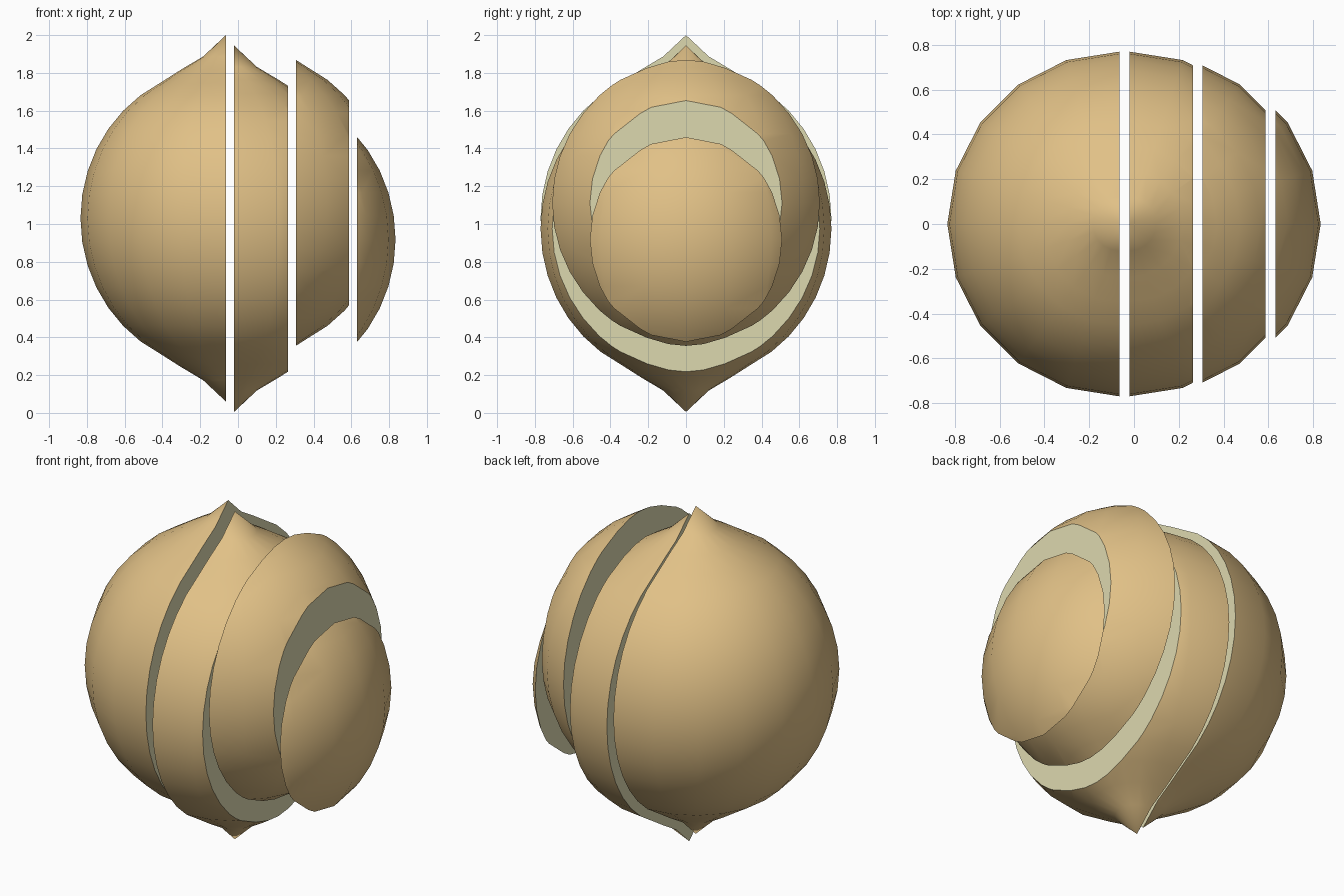
import bpy, bmesh, math

if "Cube" in bpy.data.objects:
    bpy.data.objects.remove(bpy.data.objects["Cube"])

R = 0.77           # equator radius
H = 0.805          # vertical half-height of the rounded body
TIP = {0: 0.97, 1: 0.857, 2: 0.787, 3: 0.716}   # pinched ring heights near the poles


def material(name, rgb):
    m = bpy.data.materials.new(name)
    m.diffuse_color = (*rgb, 1)
    m.use_nodes = True
    m.node_tree.nodes["Principled BSDF"].inputs["Base Color"].default_value = m.diffuse_color
    return m


skin = material("onion_skin", (0.75, 0.53, 0.24))
flesh = material("onion_flesh", (0.72, 0.69, 0.43))


def onion_body():
    # Round body with pinched points at the top and bottom
    bm = bmesh.new()
    bmesh.ops.create_uvsphere(bm, u_segments=20, v_segments=20, radius=1)
    for v in bm.verts:
        ring = round(math.acos(max(-1, min(1, abs(v.co.z)))) / math.radians(9))
        z = TIP.get(ring, H * abs(v.co.z))
        v.co = (v.co.x * R, v.co.y * R, math.copysign(z, v.co.z))
    return bm


def cut(bm, x, side):
    # Remove everything beyond x on the given side and cap with flesh
    bmesh.ops.bisect_plane(bm, geom=bm.verts[:] + bm.edges[:] + bm.faces[:],
                           dist=1e-4, plane_co=(x, 0, 0),
                           plane_no=(side, 0, 0), clear_outer=True)
    rim = [e for e in bm.edges if e.is_boundary]
    for f in bmesh.ops.edgeloop_fill(bm, edges=rim)["faces"]:
        f.material_index = 1


def slice_piece(name, x0, x1, dx, dz):
    bm = onion_body()
    if x0 is not None:
        cut(bm, x0, -1)
    if x1 is not None:
        cut(bm, x1, 1)
    bmesh.ops.recalc_face_normals(bm, faces=bm.faces[:])
    me = bpy.data.meshes.new(name)
    bm.to_mesh(me)
    bm.free()
    me.materials.append(skin)
    me.materials.append(flesh)
    ob = bpy.data.objects.new(name, me)
    ob.location = (dx, 0, dz)
    bpy.context.collection.objects.link(ob)
    bpy.ops.object.select_all(action='DESELECT')
    ob.select_set(True)
    bpy.context.view_layer.objects.active = ob
    bpy.ops.object.shade_smooth_by_angle(angle=math.radians(30))


# Four slices, spread along x and staggered in height
slice_piece("onion_half", None, 0.0, -0.064, 1.03)
slice_piece("inner_slice", 0.0, 0.285, -0.021, 0.975)
slice_piece("outer_slice", 0.285, 0.567, 0.021, 1.112)
slice_piece("end_slice", 0.567, None, 0.064, 0.918)
